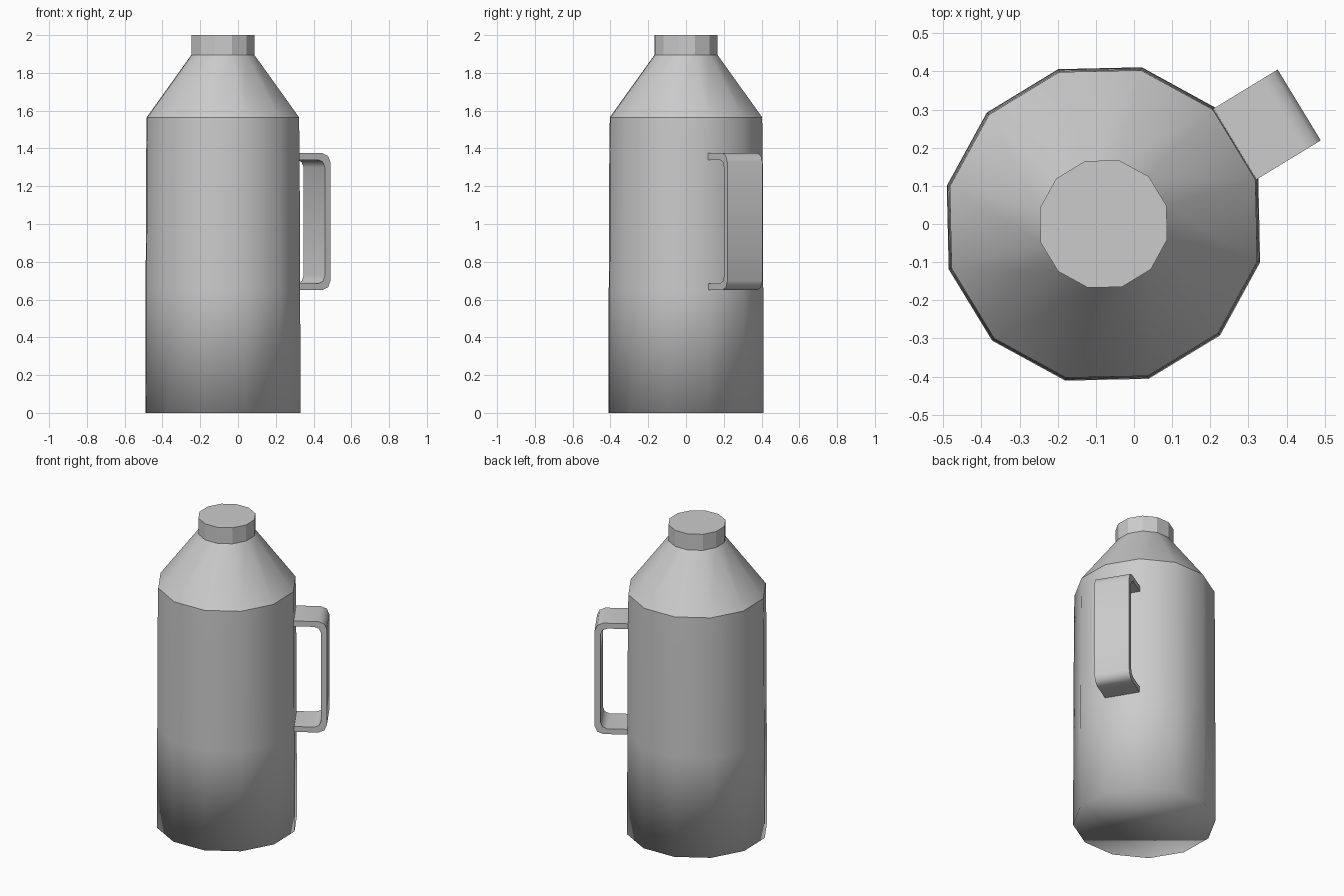
import bpy, bmesh, math
from mathutils import Vector

if "Cube" in bpy.data.objects:
    bpy.data.objects.remove(bpy.data.objects["Cube"])

SIDES = 12
TURN = math.radians(16.3)
AXIS = Vector((-0.08, 0, 0))


def finish(name, bm, sharp_angle):
    bmesh.ops.recalc_face_normals(bm, faces=bm.faces)
    me = bpy.data.meshes.new(name)
    for f in bm.faces:
        f.smooth = True
    for e in bm.edges:
        if len(e.link_faces) == 2 and e.calc_face_angle() > math.radians(sharp_angle):
            e.smooth = False
    bm.to_mesh(me)
    bm.free()
    ob = bpy.data.objects.new(name, me)
    bpy.context.collection.objects.link(ob)
    return ob


def lathe(name, profile, sharp_angle, cap_bottom=False, cap_top=False):
    bm = bmesh.new()
    rings = []
    for r, z in profile:
        rings.append([bm.verts.new(AXIS + Vector((
            r * math.cos(TURN + i * math.tau / SIDES),
            r * math.sin(TURN + i * math.tau / SIDES), z))) for i in range(SIDES)])
    for a, b in zip(rings, rings[1:]):
        for i in range(SIDES):
            j = (i + 1) % SIDES
            bm.faces.new((a[i], a[j], b[j], b[i]))
    if cap_bottom:
        bm.faces.new(rings[0][::-1])
    if cap_top:
        bm.faces.new(rings[-1])
    return finish(name, bm, sharp_angle)


# Body with smooth walls running into the base
lathe("body", [(0.423, 0), (0.421, 0.65), (0.418, 1.375), (0.415, 1.565)], 100, cap_bottom=True)

# Conical shoulder
lathe("shoulder", [(0.415, 1.565), (0.172, 1.895)], 35)

# Faceted cap
lathe("cap", [(0.172, 1.895), (0.172, 2.0)], 20, cap_top=True)

# Handle: C-shaped strip as wide as one body side
apothem = 0.42 * math.cos(math.pi / SIDES)
half_w = 0.42 * math.sin(math.pi / SIDES)
mid = TURN + math.pi / SIDES
out = Vector((math.cos(mid), math.sin(mid), 0))
side = Vector((-math.sin(mid), math.cos(mid), 0))
ZMID = 1.0125


def c_path(reach, half_h, bevel):
    low = [(-0.003, -half_h), (reach - bevel, -half_h),
           (reach - bevel * 0.3, -half_h + bevel * 0.3), (reach, -half_h + bevel)]
    return low + [(r, -z) for r, z in reversed(low)]


outer, inner = c_path(0.195, 0.3625, 0.05), c_path(0.16, 0.3275, 0.04)
bm = bmesh.new()
sections = []
for o, n in zip(outer, inner):
    sections.append([bm.verts.new(AXIS + out * (apothem + r) + side * s + Vector((0, 0, ZMID + z)))
                     for (r, z), s in ((o, -half_w), (o, half_w), (n, half_w), (n, -half_w))])
for a, b in zip(sections, sections[1:]):
    for i in range(4):
        j = (i + 1) % 4
        bm.faces.new((a[i], a[j], b[j], b[i]))
finish("handle", bm, 60)
